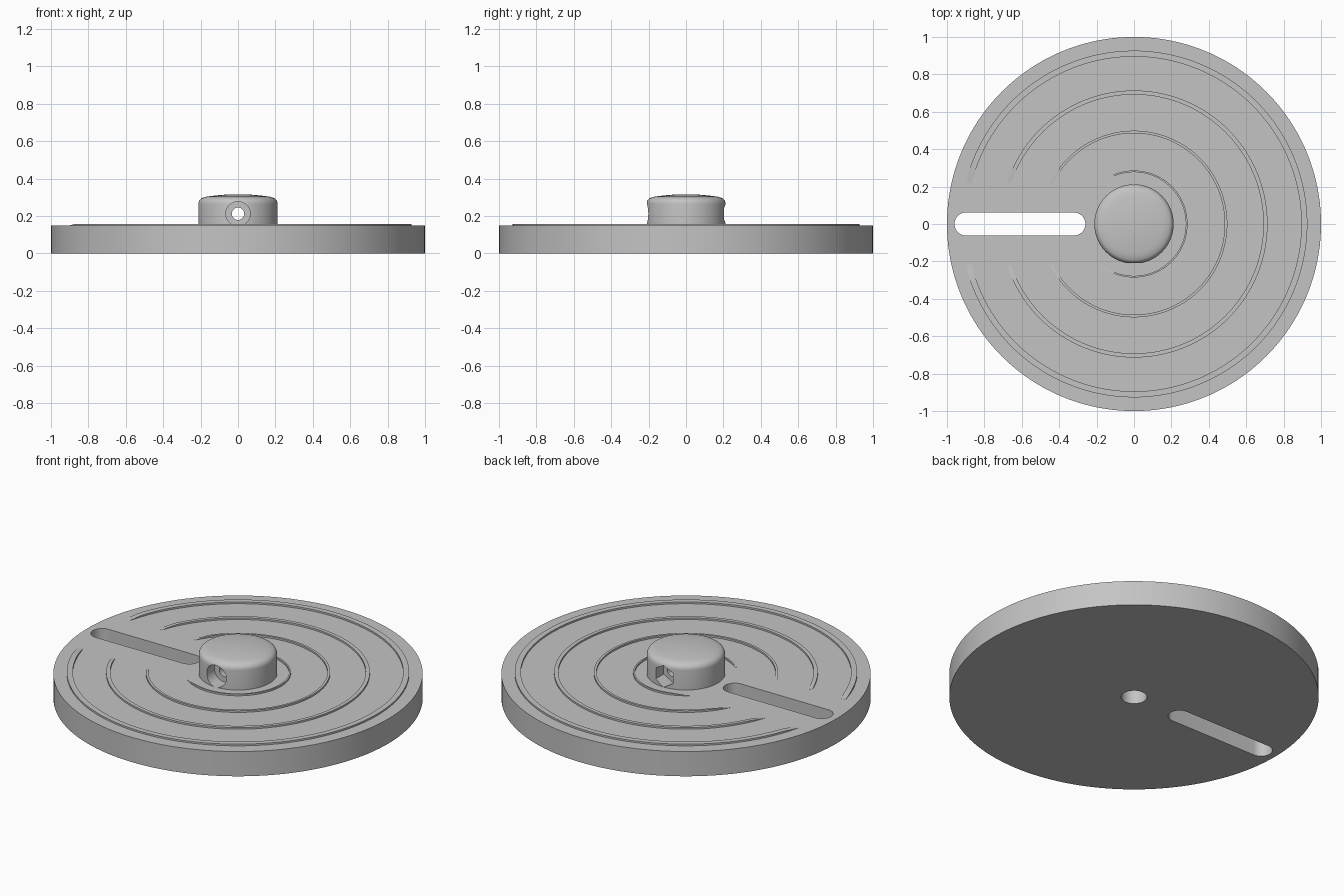
import bpy, bmesh, math
from mathutils import Matrix

cube = bpy.data.objects.get("Cube")
if cube:
    bpy.data.objects.remove(cube, do_unlink=True)

grey = bpy.data.materials.new("plain grey")
grey.use_nodes = True
colour = (0.55, 0.55, 0.55, 1)
grey.diffuse_color = colour
grey.node_tree.nodes["Principled BSDF"].inputs["Base Color"].default_value = colour

DISC_TOP = 0.148
BOLT_Z = 0.212
HUB_R = 0.212


def make_object(name, bm):
    bmesh.ops.recalc_face_normals(bm, faces=bm.faces)
    mesh = bpy.data.meshes.new(name)
    bm.to_mesh(mesh)
    bm.free()
    mesh.materials.append(grey)
    obj = bpy.data.objects.new(name, mesh)
    bpy.context.collection.objects.link(obj)
    return obj


def activate(obj):
    bpy.ops.object.select_all(action='DESELECT')
    obj.select_set(True)
    bpy.context.view_layer.objects.active = obj


def smooth(obj):
    activate(obj)
    bpy.ops.object.shade_smooth_by_angle(angle=math.radians(30))


def extrude_outline(name, points, z0, z1, matrix=Matrix()):
    bm = bmesh.new()
    face = bm.faces.new([bm.verts.new((x, y, z0)) for x, y in points])
    new = bmesh.ops.extrude_face_region(bm, geom=[face])["geom"]
    verts = [v for v in new if isinstance(v, bmesh.types.BMVert)]
    bmesh.ops.translate(bm, verts=verts, vec=(0, 0, z1 - z0))
    bm.transform(matrix)
    return make_object(name, bm)


def arc(cx, radius, start, end, steps):
    angles = [math.radians(start + (end - start) * i / steps) for i in range(steps)]
    return [(cx + radius * math.cos(a), radius * math.sin(a)) for a in angles]


def cut(target, cutter):
    cutter.hide_render = True
    mod = target.modifiers.new("cut", 'BOOLEAN')
    mod.operation = 'DIFFERENCE'
    mod.solver = 'EXACT'
    mod.object = cutter
    activate(target)
    bpy.ops.object.modifier_apply(modifier=mod.name)


# Disc with a central bore and a rounded slot
disc = extrude_outline("disc", arc(0, 1, 0, 360, 160), 0, DISC_TOP)
bore = extrude_outline("bore_cutter", arc(0, 0.07, 0, 360, 48), -0.1, 0.25)
slot_outline = arc(-0.322, 0.062, -90, 90, 20) + [(-0.322, 0.062)]
slot_outline += arc(-0.898, 0.062, 90, 270, 20) + [(-0.898, -0.062)]
slot = extrude_outline("slot_cutter", slot_outline, -0.1, 0.3)
cut(disc, bore)
cut(disc, slot)

# Domed hub, turned from a profile
profile = [(0, 0.316)]
profile += [(r, 0.316 - 0.45 * r * r) for r in (0.04, 0.08, 0.12, 0.15, 0.17)]
for i in range(6):
    a = math.radians(65 - 13 * i)
    profile.append((HUB_R - 0.036 + 0.036 * math.cos(a), 0.264 + 0.036 * math.sin(a)))
profile += [(HUB_R, DISC_TOP - 0.003), (0, DISC_TOP - 0.003)]
bm = bmesh.new()
chain = [bm.verts.new((r, 0, z)) for r, z in profile]
edges = [bm.edges.new(pair) for pair in zip(chain, chain[1:])]
bmesh.ops.spin(bm, geom=chain + edges, cent=(0, 0, 0), axis=(0, 0, 1),
               angle=math.tau, steps=96, use_duplicate=False)
bmesh.ops.remove_doubles(bm, verts=bm.verts, dist=0.0001)
hub = make_object("hub", bm)

# Clamping bolt hole: round recess in front, hexagonal nut pocket behind
across = Matrix.Translation((0, 0, BOLT_Z)) @ Matrix.Rotation(math.radians(90), 4, 'X')
bolt = extrude_outline("bolt_cutter", arc(0, 0.033, 0, 360, 32), -0.4, 0.4, across)
recess = extrude_outline("recess_cutter", arc(0, 0.065, 0, 360, 48), 0.13, 0.4, across)
pocket = extrude_outline("nut_cutter", arc(0, 0.065, 30, 390, 6), -0.4, -0.13, across)
for cutter in (bore, bolt, recess, pocket):
    cut(hub, cutter)
for cutter in (bore, slot, bolt, recess, pocket):
    bpy.data.objects.remove(cutter, do_unlink=True)
smooth(disc)
smooth(hub)


# Raised arcs that ramp down into the disc on both sides of the slot
def ridge(name, inner, outer, height=0.01, steps=128):
    mid = (inner + outer) / 2
    start = math.asin(0.22 / mid)
    ramp = 0.1 / mid
    span = math.tau - 2 * start
    fractions = [i / steps for i in range(steps + 1)]
    bm = bmesh.new()
    rows = []
    for f in fractions:
        a = math.pi + start + span * f
        rise = min(1, min(f, 1 - f) * span / ramp)
        top = DISC_TOP + 0.0005 + (height - 0.0005) * rise
        section = ((inner, DISC_TOP - 0.003), (outer, DISC_TOP - 0.003),
                   (outer, top), (inner, top))
        rows.append([bm.verts.new((r * math.cos(a), r * math.sin(a), z))
                     for r, z in section])
    for a, b in zip(rows, rows[1:]):
        for i in range(4):
            j = (i + 1) % 4
            bm.faces.new((a[i], a[j], b[j], b[i]))
    bm.faces.new(rows[0])
    bm.faces.new(rows[-1])
    smooth(make_object(name, bm))


ridge("outer_ridge", 0.895, 0.927)
ridge("second_ridge", 0.692, 0.714)
ridge("third_ridge", 0.485, 0.499)
ridge("inner_ridge", 0.277, 0.286)
